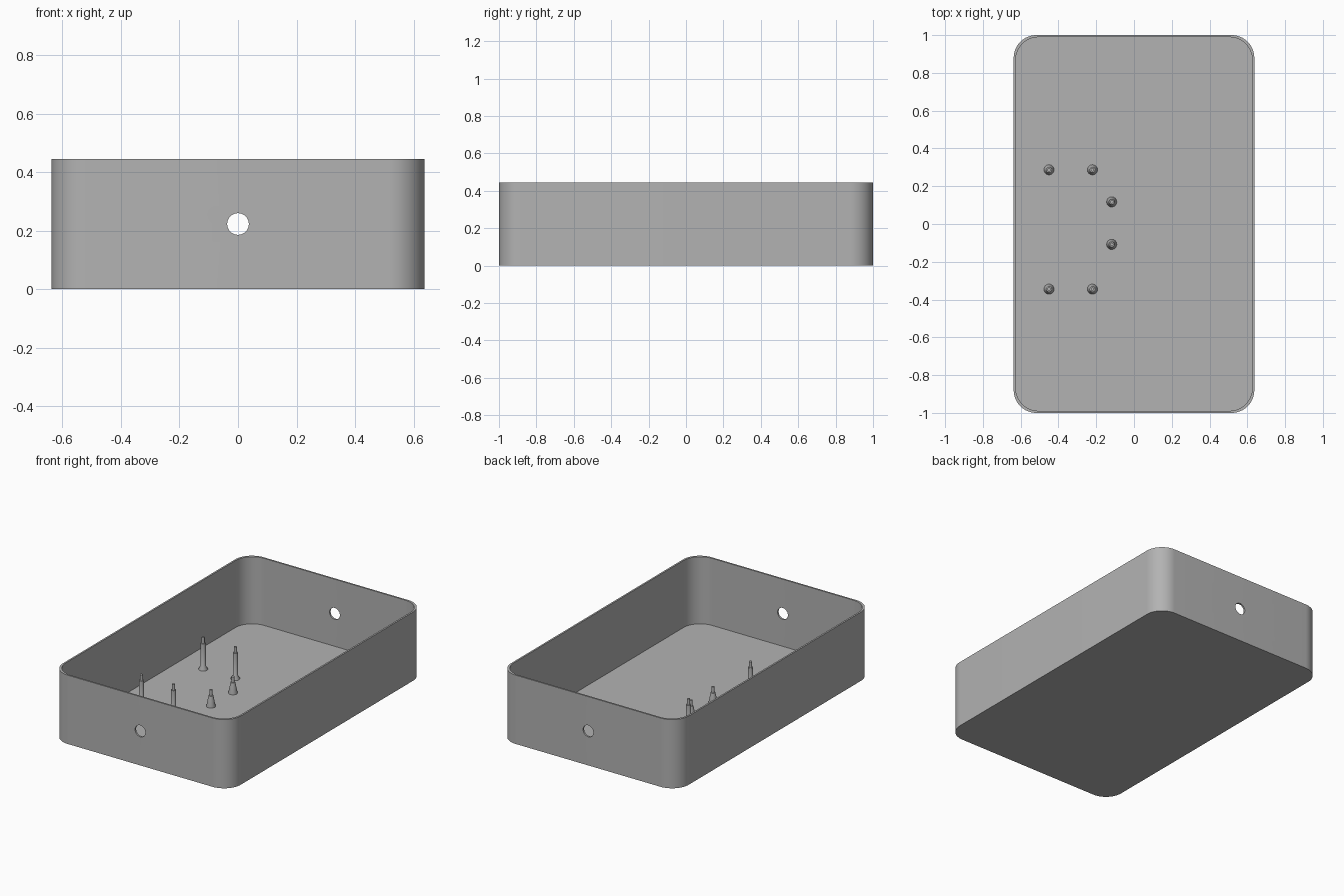
import bpy, bmesh, math

if "Cube" in bpy.data.objects:
    bpy.data.objects.remove(bpy.data.objects["Cube"])

HALF_X, HALF_Y, HEIGHT = 0.637, 1.0, 0.445
WALL, FLOOR, RADIUS = 0.011, 0.011, 0.12

grey = bpy.data.materials.new("plain grey")
grey.use_nodes = True
grey.diffuse_color = (0.45, 0.45, 0.45, 1)
grey.node_tree.nodes["Principled BSDF"].inputs["Base Color"].default_value = (0.45, 0.45, 0.45, 1)


def add_object(name, bm):
    bmesh.ops.recalc_face_normals(bm, faces=bm.faces)
    mesh = bpy.data.meshes.new(name)
    bm.to_mesh(mesh)
    bm.free()
    mesh.materials.append(grey)
    obj = bpy.data.objects.new(name, mesh)
    bpy.context.collection.objects.link(obj)
    return obj


def smooth(obj):
    bpy.ops.object.select_all(action="DESELECT")
    obj.select_set(True)
    bpy.context.view_layer.objects.active = obj
    bpy.ops.object.shade_smooth_by_angle(angle=math.radians(30))


def rounded_loop(bm, hx, hy, radius, z, steps=16):
    """Ring of vertices round a rectangle with rounded corners."""
    loop = []
    for corner, (sx, sy) in enumerate([(1, 1), (-1, 1), (-1, -1), (1, -1)]):
        for i in range(steps + 1):
            a = math.pi / 2 * (corner + i / steps)
            loop.append(bm.verts.new((sx * (hx - radius) + radius * math.cos(a),
                                      sy * (hy - radius) + radius * math.sin(a), z)))
    return loop


def bridge(bm, low, high):
    for i in range(len(low)):
        j = (i + 1) % len(low)
        bm.faces.new((low[i], low[j], high[j], high[i]))


# Open tray: outer wall, rim, inner wall and floor
bm = bmesh.new()
inner = (HALF_X - WALL, HALF_Y - WALL, RADIUS)
rings = [rounded_loop(bm, HALF_X, HALF_Y, RADIUS, 0),
         rounded_loop(bm, HALF_X, HALF_Y, RADIUS, HEIGHT),
         rounded_loop(bm, *inner, HEIGHT),
         rounded_loop(bm, *inner, FLOOR)]
for low, high in zip(rings, rings[1:]):
    bridge(bm, low, high)
bm.faces.new(rings[0])
bm.faces.new(rings[-1])
tray = add_object("tray", bm)

# Round cable hole through the front and back walls
bpy.ops.mesh.primitive_cylinder_add(vertices=48, radius=0.037, depth=2.4,
                                    location=(0, 0, HEIGHT / 2),
                                    rotation=(math.pi / 2, 0, 0))
cutter = bpy.context.object
cutter.name = "hole_cutter"
cutter.hide_render = True
cut = tray.modifiers.new("holes", "BOOLEAN")
cut.operation, cut.solver, cut.object = "DIFFERENCE", "EXACT", cutter
bpy.ops.object.select_all(action="DESELECT")
tray.select_set(True)
bpy.context.view_layer.objects.active = tray
bpy.ops.object.modifier_apply(modifier=cut.name)
bpy.data.objects.remove(cutter)
smooth(tray)


def standoff(name, x, y, profile, sides=32):
    """Turned post made from (radius, height) steps above the floor."""
    bm = bmesh.new()
    loops = []
    for r, h in profile:
        loops.append([bm.verts.new((x + r * math.cos(math.tau * i / sides),
                                    y + r * math.sin(math.tau * i / sides), FLOOR + h))
                      for i in range(sides)])
    for low, high in zip(loops, loops[1:]):
        bridge(bm, low, high)
    bm.faces.new(loops[0])
    bm.faces.new(loops[-1])
    smooth(add_object(name, bm))


# Flared foot, shaft, shoulder and locating pin
TALL = [(0.027, -0.002), (0.027, 0.003), (0.015, 0.024), (0.015, 0.17), (0.009, 0.17), (0.009, 0.208)]
SHORT = [(0.027, -0.002), (0.027, 0.003), (0.014, 0.07), (0.009, 0.07), (0.009, 0.108)]

for side, x in (("right", -0.45), ("left", -0.22)):
    for end, y in (("back", 0.287), ("front", -0.345)):
        standoff(f"tall_standoff_{end}_{side}", x, y, TALL)
for end, y in (("back", 0.117), ("front", -0.108)):
    standoff(f"short_standoff_{end}", -0.118, y, SHORT)
